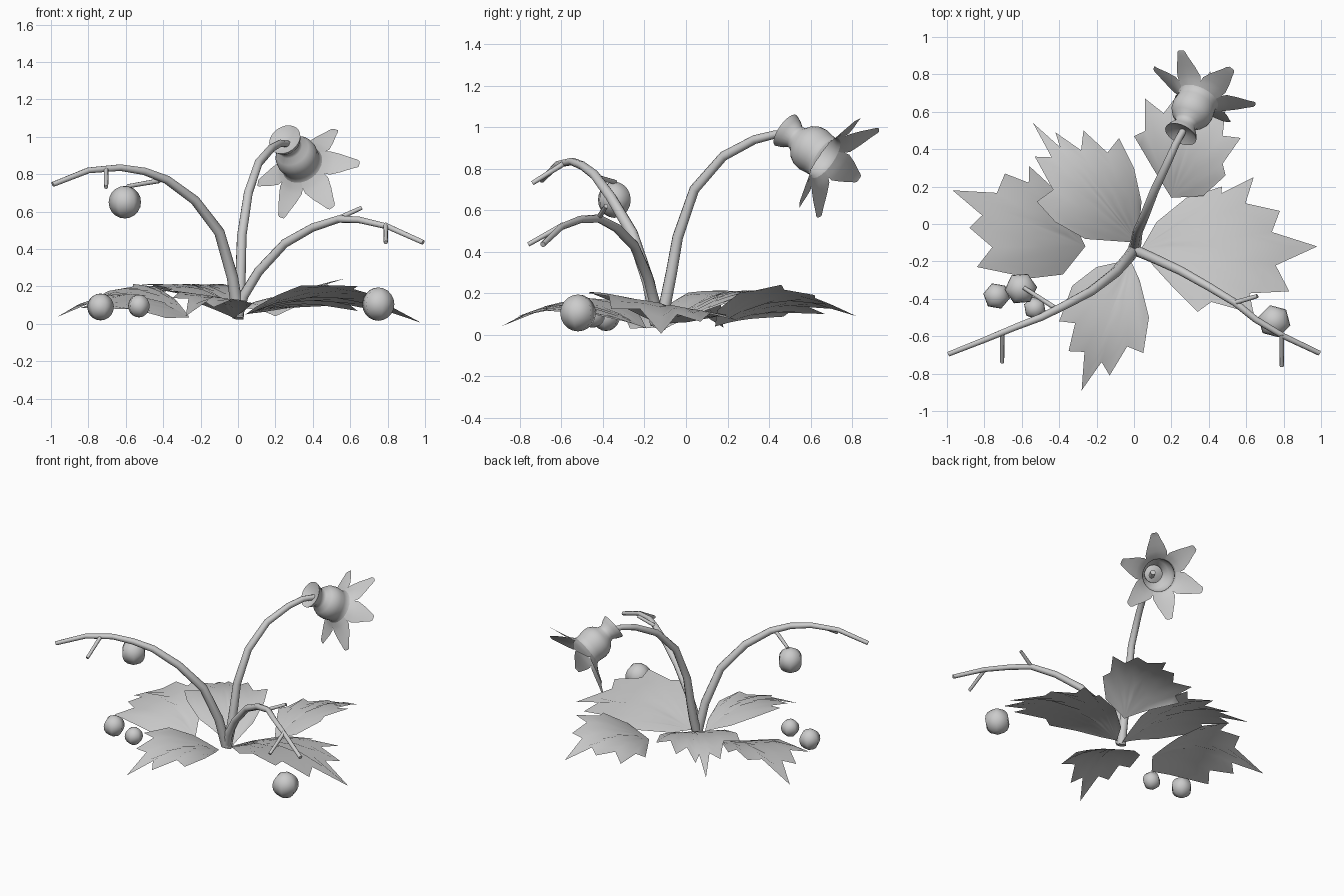
import bpy, bmesh
from math import sin, cos, pi, radians
from mathutils import Vector

if "Cube" in bpy.data.objects:
    bpy.data.objects.remove(bpy.data.objects["Cube"])


def mesh_object(name, verts, faces, angle=60):
    me = bpy.data.meshes.new(name)
    me.from_pydata([tuple(v) for v in verts], [], faces)
    ob = bpy.data.objects.new(name, me)
    bpy.context.collection.objects.link(ob)
    smooth(ob, angle)
    return ob


def smooth(ob, angle):
    bpy.ops.object.select_all(action='DESELECT')
    ob.select_set(True)
    bpy.context.view_layer.objects.active = ob
    bpy.ops.object.shade_smooth_by_angle(angle=radians(angle))


def tube(name, pts, r0, r1):
    """Tapered eight-sided stem through a few points."""
    cu = bpy.data.curves.new(name, 'CURVE')
    cu.dimensions = '3D'
    cu.bevel_depth = 1.0
    cu.bevel_resolution = 2
    cu.use_fill_caps = True
    sp = cu.splines.new('POLY')
    sp.points.add(len(pts) - 1)
    for i, p in enumerate(pts):
        sp.points[i].co = (*p, 1)
        sp.points[i].radius = r0 + (r1 - r0) * i / (len(pts) - 1)
    ob = bpy.data.objects.new(name, cu)
    bpy.context.collection.objects.link(ob)
    bpy.ops.object.select_all(action='DESELECT')
    ob.select_set(True)
    bpy.context.view_layer.objects.active = ob
    bpy.ops.object.convert(target='MESH')
    smooth(bpy.context.object, 60)


def leaf(name, base, edge_a, tips, edge_b, zb, zt, h, roll):
    """Sheet arched along its midrib and rolled about it; notches lie between tips."""
    b = Vector(base)
    tips = [Vector(t) for t in tips]
    rim = [Vector(p) for p in edge_a]
    for i, t in enumerate(tips):
        rim.append(t)
        if i < len(tips) - 1:
            rim.append(b + ((t + tips[i + 1]) / 2 - b) * 0.83)
    rim += [Vector(p) for p in edge_b]
    rib = max((t - b for t in tips), key=lambda v: v.length)
    length = rib.length
    rib = rib / length
    verts, n = [(b.x, b.y, zb)], len(rim)
    rings = (0.22, 0.45, 0.65, 0.83, 1.0)
    for f in rings:
        for p in rim:
            d = (p - b) * f
            t, side = d.dot(rib) / length, d.x * rib.y - d.y * rib.x
            z = zb + (zt - zb) * t + 4 * h * t * (1 - t) + roll * side
            verts.append((b.x + d.x, b.y + d.y, z))
    faces = [(0, i + 2, i + 1) for i in range(n - 1)]
    for k in range(len(rings) - 1):
        o = 1 + k * n
        faces += [(o + i, o + i + 1, o + n + i + 1, o + n + i) for i in range(n - 1)]
    ob = mesh_object(name, verts, faces)
    # all faces look upwards
    bm = bmesh.new()
    bm.from_mesh(ob.data)
    bm.normal_update()
    bmesh.ops.reverse_faces(bm, faces=[f for f in bm.faces if f.normal.z < 0])
    bm.to_mesh(ob.data)
    bm.free()


# Leaves
leaf("leaf_right", (0.04, -0.13), [(0.12, 0.01), (0.28, 0.14)],
     [(0.47, 0.20), (0.64, 0.25), (0.78, 0.07), (0.98, -0.12), (0.83, -0.36),
      (0.64, -0.48), (0.34, -0.47)], [(0.21, -0.34), (0.10, -0.22)], 0.05, 0.005, 0.125, 0.18)
leaf("leaf_back_left", (0.02, -0.10), [(0.03, 0.0), (0.04, 0.12), (0.0, 0.30)],
     [(-0.08, 0.46), (-0.27, 0.50), (-0.42, 0.49), (-0.54, 0.54), (-0.53, 0.36),
      (-0.52, 0.12)], [(-0.42, 0.01), (-0.26, -0.08)], 0.03, 0.11, 0.14, 0.0)
leaf("leaf_left", (-0.26, -0.12), [(-0.34, 0.05), (-0.44, 0.20)],
     [(-0.56, 0.31), (-0.69, 0.27), (-0.97, 0.18), (-0.88, -0.02), (-0.84, -0.23)],
     [(-0.55, -0.29), (-0.38, -0.27)], 0.035, 0.035, 0.125, 0.2)
leaf("leaf_front", (-0.02, -0.19), [(0.03, -0.30), (0.08, -0.50)],
     [(0.05, -0.69), (-0.13, -0.81), (-0.28, -0.89), (-0.35, -0.68), (-0.40, -0.52)],
     [(-0.33, -0.33), (-0.20, -0.23)], 0.03, 0.04, 0.115, 0.13)
leaf("leaf_back_right", (0.20, 0.14), [(0.10, 0.30)],
     [(0.0, 0.47), (0.06, 0.67), (0.24, 0.70), (0.41, 0.82), (0.49, 0.62),
      (0.57, 0.46), (0.49, 0.26)], [(0.37, 0.15)], 0.04, 0.09, 0.11, 0.25)

# Stems
tube("flower_stem", [(0, -0.13, 0.03), (0.01, -0.10, 0.15), (0.015, -0.07, 0.30),
     (0.02, -0.04, 0.47), (0.055, 0.04, 0.70), (0.11, 0.18, 0.86),
     (0.18, 0.33, 0.94), (0.225, 0.43, 0.965), (0.28, 0.53, 0.96)], 0.032, 0.018)
tube("left_stem", [(0, -0.14, 0.05), (-0.03, -0.18, 0.25), (-0.10, -0.26, 0.49),
     (-0.23, -0.36, 0.66), (-0.38, -0.44, 0.77), (-0.50, -0.50, 0.815),
     (-0.63, -0.55, 0.835), (-0.80, -0.62, 0.82), (-0.99, -0.695, 0.745)], 0.033, 0.014)
tube("right_stem", [(0, -0.14, 0.05), (0.03, -0.15, 0.15), (0.11, -0.185, 0.28),
     (0.25, -0.25, 0.43), (0.40, -0.335, 0.515), (0.54, -0.42, 0.56),
     (0.65, -0.51, 0.555), (0.80, -0.60, 0.52), (0.99, -0.69, 0.435)], 0.030, 0.014)

# Side twigs
for i, (a, b) in enumerate([((-0.705, -0.58, 0.83), (-0.705, -0.74, 0.73)),
                            ((-0.42, -0.45, 0.765), (-0.59, -0.34, 0.735)),
                            ((0.79, -0.59, 0.53), (0.79, -0.76, 0.435)),
                            ((0.54, -0.42, 0.565), (0.66, -0.385, 0.62))]):
    tube(f"twig_{i + 1}", [a, b], 0.013, 0.011)

# Berries with six sides around
for i, (p, r, a) in enumerate([((-0.605, -0.345, 0.65), 0.087, 35),
                               ((-0.735, -0.385, 0.09), 0.072, 20),
                               ((-0.53, -0.45, 0.095), 0.061, 10),
                               ((0.75, -0.52, 0.105), 0.089, 15)]):
    bpy.ops.mesh.primitive_uv_sphere_add(segments=6, ring_count=10, radius=r,
                                         location=p, rotation=(0, 0, radians(a)))
    ob = bpy.context.object
    ob.name = f"berry_{i + 1}"
    smooth(ob, 80)

# Flower frame: axis from collar to mouth, u towards the first petal
origin = Vector((0.25, 0.48, 0.985))
axis = Vector((0.37, 0.75, -0.53)).normalized()
u = Vector((0.137, 0.087, 0.227))
u = (u - axis * u.dot(axis)).normalized()
w = axis.cross(u)


def at(s, r, a):
    return origin + axis * s + (u * cos(a) + w * sin(a)) * r


# Bell: lathed collar with a hollow closed back, then the body
profile = [(0.03, 0.004), (0.022, 0.05), (0, 0.09), (0.03, 0.078), (0.06, 0.058),
           (0.085, 0.065), (0.11, 0.093), (0.14, 0.11), (0.175, 0.115), (0.21, 0.11),
           (0.235, 0.108), (0.25, 0.115)]
N = 24
verts = [at(s, r, 2 * pi * i / N) for s, r in profile for i in range(N)]
faces = [(k * N + i, k * N + (i + 1) % N, (k + 1) * N + (i + 1) % N, (k + 1) * N + i)
         for k in range(len(profile) - 1) for i in range(N)]
mesh_object("flower_bell", verts, faces, 60)

# Six petals: rows of (along axis, radius, half angle)
rows = [(0.25, 0.115, 30), (0.27, 0.14, 30), (0.285, 0.165, 27),
        (0.305, 0.21, 16), (0.325, 0.26, 7.5), (0.335, 0.285, 5), (0.34, 0.293, 3)]
verts, faces = [], []
for p in range(6):
    o = len(verts)
    for s, r, half in rows:
        verts += [at(s, r, radians(60 * p + half * j / 2)) for j in range(-2, 3)]
    for k in range(len(rows) - 1):
        for j in range(4):
            c = o + k * 5 + j
            faces.append((c, c + 1, c + 6, c + 5))
mesh_object("flower_petals", verts, faces, 80)
